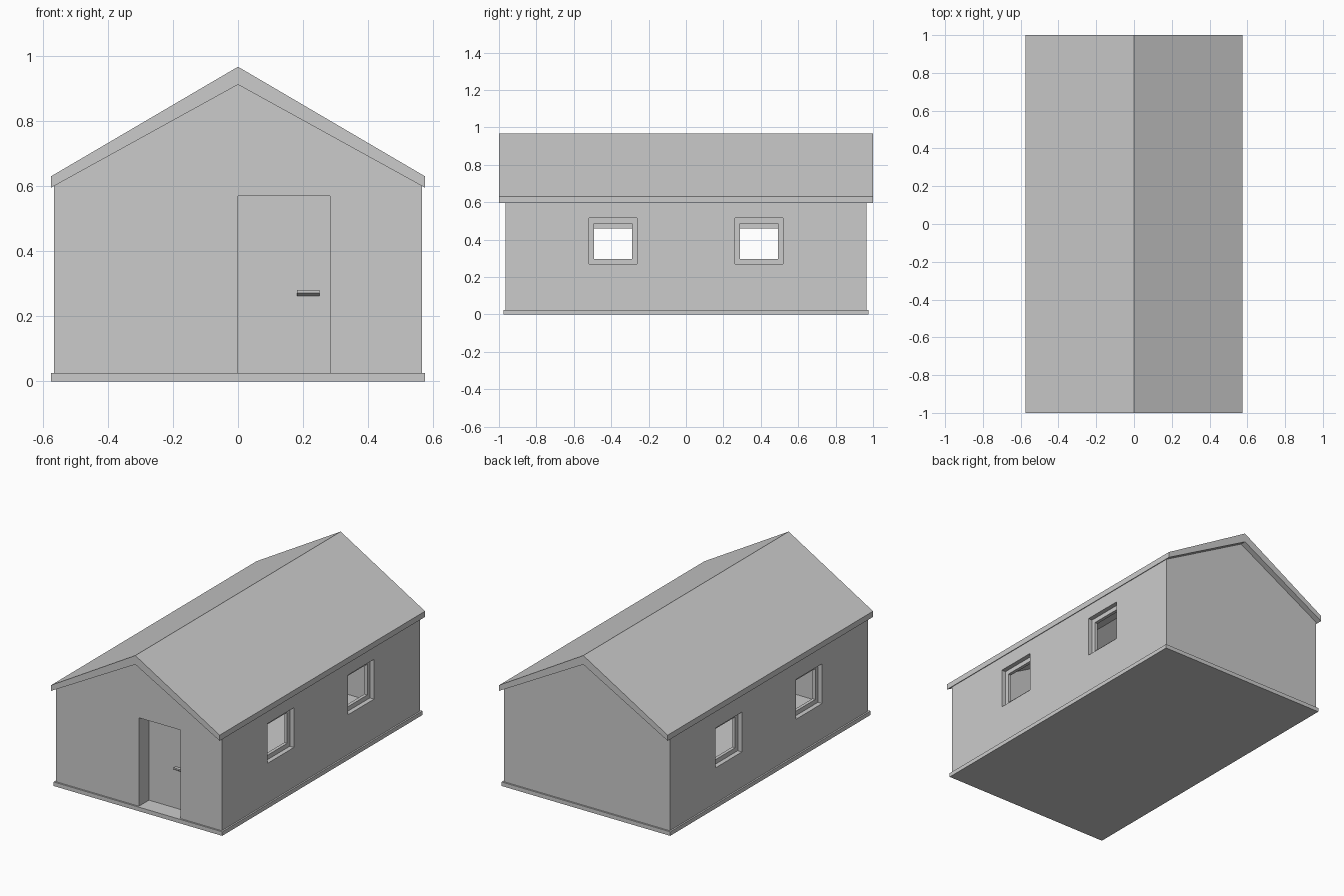
import bpy, bmesh
from mathutils import Vector

if "Cube" in bpy.data.objects:
    bpy.data.objects.remove(bpy.data.objects["Cube"])


def prism(name, points, axis, a, b):
    """Extrude a closed profile from a to b; axis 'y': points are (x, z), axis 'x': points are (y, z)."""
    bm = bmesh.new()
    place = (lambda p: (p[0], a, p[1])) if axis == 'y' else (lambda p: (a, p[0], p[1]))
    face = bm.faces.new([bm.verts.new(place(p)) for p in points])
    ext = bmesh.ops.extrude_face_region(bm, geom=[face], use_keep_orig=True)
    step = Vector((0, b - a, 0)) if axis == 'y' else Vector((b - a, 0, 0))
    bmesh.ops.translate(bm, vec=step,
                        verts=[g for g in ext['geom'] if isinstance(g, bmesh.types.BMVert)])
    bmesh.ops.recalc_face_normals(bm, faces=bm.faces[:])
    mesh = bpy.data.meshes.new(name)
    bm.to_mesh(mesh)
    bm.free()
    obj = bpy.data.objects.new(name, mesh)
    bpy.context.collection.objects.link(obj)
    return obj


def box(name, x0, x1, y0, y1, z0, z1):
    return prism(name, [(x0, z0), (x1, z0), (x1, z1), (x0, z1)], 'y', y0, y1)


def cut(obj, cutter):
    mod = obj.modifiers.new("cut", 'BOOLEAN')
    mod.operation, mod.solver, mod.object = 'DIFFERENCE', 'EXACT', cutter
    bpy.context.view_layer.objects.active = obj
    bpy.ops.object.modifier_apply(modifier=mod.name)
    bpy.data.objects.remove(cutter)


# Floor slab
box("floor_slab", -.575, .575, -.975, .975, 0, .025)

# Hollow gabled walls, open at the top under the roof
T = .05
walls = prism("walls", [(-.565, .02), (.565, .02), (.565, .605), (0, .917), (-.565, .605)],
              'y', -.965, .965)
cut(walls, box("cavity", -.565 + T, .565 - T, -.965 + T, .965 - T, -.1, 1.2))

# Windows: openings with recessed frames, left side sits slightly lower
for side, zc in ((1, .3925), (-1, .365)):
    for yc in (-.39, .39):
        x = sorted((side * .48, side * .6))
        cut(walls, box("opening", *x, yc - .1275, yc + .1275, zc - .1225, zc + .1225))
        x = sorted((side * .517, side * .537))
        frame = box("window_frame", *x, yc - .1275, yc + .1275, zc - .1225, zc + .1225)
        cut(frame, box("hole", side * .4 - .3, side * .4 + .3,
                       yc - .1025, yc + .1025, zc - .095, zc + .095))

# Doorway with deep jambs, door and handle
cut(walls, box("doorway", 0, .283, -1.1, -.85, -.1, .57))
box("door_jamb_left", -.02, 0, -.94, -.85, .025, .59)
box("door_jamb_right", .283, .303, -.94, -.85, .025, .59)
box("door_lintel", 0, .283, -.94, -.85, .57, .59)
box("door", 0, .283, -.867, -.85, .025, .57)
prism("door_handle", [(-.865, .281), (-.887, .281), (-.887, .272), (-.872, .262), (-.865, .262)],
      'x', .182, .25)

# Gable roof
prism("roof", [(-.575, .595), (0, .912), (.575, .595), (.575, .63), (0, .967), (-.575, .63)],
      'y', -1, 1)
